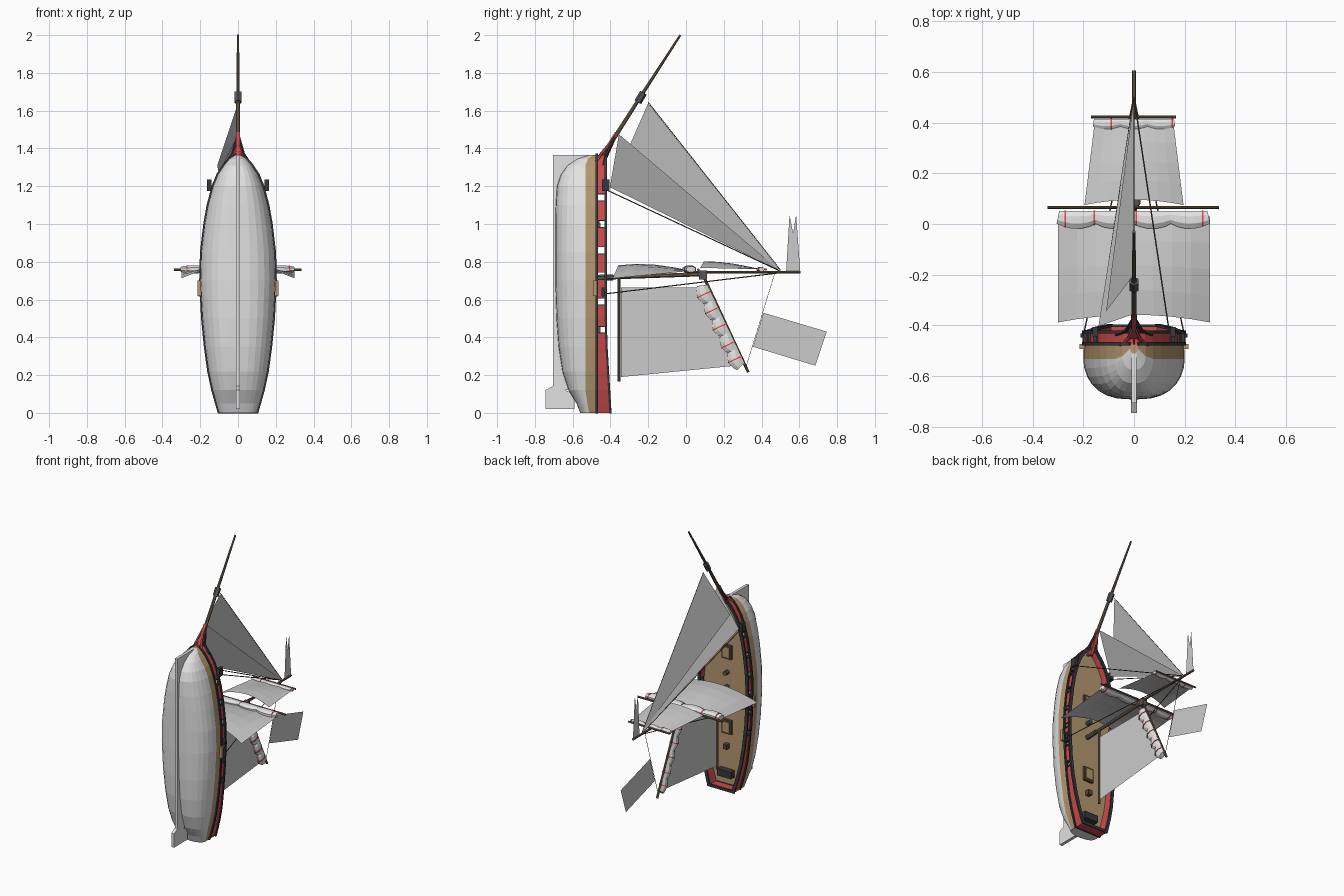
import bpy, bmesh, math
from mathutils import Vector as V

if "Cube" in bpy.data.objects:
    bpy.data.objects.remove(bpy.data.objects["Cube"])

def mat(name, r, g, b):
    m = bpy.data.materials.new(name)
    m.diffuse_color = (r, g, b, 1)
    m.use_nodes = True
    m.node_tree.nodes["Principled BSDF"].inputs["Base Color"].default_value = m.diffuse_color
    return m

WHITE = mat("hull_white", .76, .76, .76)
SAIL = mat("sail_grey", .60, .60, .60)
TAN = mat("tan_wood", .46, .31, .16)
RED = mat("painted_red", .60, .07, .075)
BLACK = mat("black_trim", .04, .04, .045)
SPAR = mat("spar_brown", .17, .125, .08)
BAND = mat("bright_red_band", .85, .06, .06)
IRON = mat("dark_iron", .09, .09, .095)
HATCH = mat("hatch_brown", .10, .065, .035)

def make(name, verts, faces, *mats):
    me = bpy.data.meshes.new(name)
    me.from_pydata([tuple(v) for v in verts], [], faces)
    for m in mats:
        me.materials.append(m)
    ob = bpy.data.objects.new(name, me)
    bpy.context.collection.objects.link(ob)
    bm = bmesh.new()
    bm.from_mesh(me)
    bmesh.ops.recalc_face_normals(bm, faces=bm.faces)
    bm.to_mesh(me)
    bm.free()
    return ob

def box(name, c, s, m):
    vs = [(c[0] + i * s[0] / 2, c[1] + j * s[1] / 2, c[2] + k * s[2] / 2)
          for i in (-1, 1) for j in (-1, 1) for k in (-1, 1)]
    return make(name, vs, [(0, 1, 3, 2), (4, 6, 7, 5), (0, 4, 5, 1), (2, 3, 7, 6), (0, 2, 6, 4), (1, 5, 7, 3)], m)

def tube(name, pts, radii, m, n=8, ref=(1, 0, 0)):
    """Tube along pts; each radius is a number or (along ref, across ref)."""
    pts = [V(p) for p in pts]
    if not isinstance(radii, list):
        radii = [radii] * len(pts)
    vs, fs = [], []
    for i, p in enumerate(pts):
        t = (pts[min(i + 1, len(pts) - 1)] - pts[max(i - 1, 0)]).normalized()
        a = V(ref) - t * t.dot(V(ref))
        a = a.normalized() if a.length > .01 else t.orthogonal().normalized()
        b = t.cross(a)
        ra, rb = radii[i] if isinstance(radii[i], tuple) else (radii[i], radii[i])
        for k in range(n):
            u = 2 * math.pi * (k + .5) / n
            vs.append(p + a * ra * math.cos(u) + b * rb * math.sin(u))
    for i in range(len(pts) - 1):
        for k in range(n):
            q = (k + 1) % n
            fs.append((i * n + k, i * n + q, (i + 1) * n + q, (i + 1) * n + k))
    fs += [tuple(range(n)), tuple(range((len(pts) - 1) * n, len(pts) * n))]
    return make(name, vs, fs, m)

def plate(name, yz, th, m):
    """Outline in the y-z plane, thickness along x."""
    n = len(yz)
    vs = [(s * th / 2, y, z) for s in (-1, 1) for y, z in yz]
    fs = [tuple(range(n)), tuple(range(n, 2 * n))]
    fs += [(i, (i + 1) % n, n + (i + 1) % n, n + i) for i in range(n)]
    return make(name, vs, fs, m)

# hull stations: z, half width, keel y
ST = [(0, .10, -.56), (.05, .115, -.58), (.12, .135, -.622), (.22, .157, -.655), (.35, .175, -.675),
      (.5, .19, -.686), (.7, .20, -.692), (.85, .196, -.692), (1.0, .178, -.692), (1.1, .16, -.69),
      (1.2, .133, -.684), (1.26, .108, -.664), (1.31, .075, -.628), (1.345, .045, -.575), (1.365, .015, -.51)]
DECK = -.475

def width(z):
    for (a, wa, _), (b, wb, _) in zip(ST, ST[1:]):
        if z <= b:
            return wa + (wb - wa) * (z - a) / (b - a)
    return ST[-1][1]

def top(z):
    return -.425 + .025 * max(0, (.42 - z) / .42)

# hull shell: tan topsides, white bottom, tan deck
SEG = 7
vs, fs, mi = [], [], []
for z, w, yb in ST:
    yk = max(-.532, DECK + .45 * (yb - DECK))
    half = [(w * .985, DECK)] + [(w * math.cos(t) ** .75 if t < 1.57 else 0, yk + (yb - yk) * math.sin(t))
                                for t in [math.pi / 2 * i / SEG for i in range(SEG + 1)]]
    vs += [(x, y, z) for x, y in half] + [(-x, y, z) for x, y in half[-2::-1]]
R = 2 * SEG + 3
for i in range(len(ST) - 1):
    for k in range(R):
        q = (k + 1) % R
        fs.append((i * R + k, i * R + q, (i + 1) * R + q, (i + 1) * R + k))
        mi.append(0 if 0 < k < R - 2 else 1)
fs += [tuple(range(R)), tuple(range((len(ST) - 1) * R, len(ST) * R))]
mi += [0, 1]
hull = make("hull", vs, fs, WHITE, TAN)
for p, k in zip(hull.data.polygons, mi):
    p.material_index = k

plate("keel", [(-.705, .12), (-.705, 1.365), (-.50, 1.365), (-.50, .12)], .02, WHITE)
plate("rudder", [(-.745, .02), (-.745, .12), (-.70, .145), (-.59, .10), (-.59, .02)], .022, WHITE)

# bulwarks with gun port gaps, plus rails and fittings on both sides
PORTS = [.44, .59, .725, .86, 1.0, 1.14]
cuts = sorted([s[0] for s in ST] + [p + d for p in PORTS for d in (-.018, .018)])
for s, side in ((1, "right"), (-1, "left")):
    vs, fs = [], []
    for a, b in zip(cuts, cuts[1:]):
        if b - a < .001 or any(abs((a + b) / 2 - p) < .018 for p in PORTS):
            continue
        n = len(vs)
        for z in (a, b):
            for x, y in ((0, DECK), (0, top(z)), (-.012, top(z)), (-.012, DECK)):
                vs.append((s * max(width(z) * .985 + x, .002), y, z))
        fs += [(n + k, n + (k + 1) % 4, n + 4 + (k + 1) % 4, n + 4 + k) for k in range(4)]
        fs += [(n, n + 1, n + 2, n + 3), (n + 4, n + 5, n + 6, n + 7)]
        if b in [p - .018 for p in PORTS] or a in [p + .018 for p in PORTS]:
            z = b if b in [p - .018 for p in PORTS] else a
            box("port_post_" + side, (s * width(z) * .97, -.45, z), (.02, .05, .006), BLACK)
    make("bulwark_" + side, vs, fs, RED)
    zs = [q[0] for q in ST]
    tube("top_rail_" + side, [(s * (width(z) * .985 - .004), top(z), z) for z in zs], (.008, .016), BLACK, 4, (0, 1, 0))
    tube("lower_wale_" + side, [(s * width(z) * .985, DECK + .003, z) for z in zs], (.009, .012), BLACK, 4, (0, 1, 0))
    box("cathead_" + side, (s * .152, -.425, 1.205), (.022, .04, .06), BLACK)
    box("channel_" + side, (s * .204, -.482, .66), (.022, .02, .08), TAN)
    box("channel_top_" + side, (s * .200, -.44, .64), (.02, .015, .05), BLACK)
    tube("head_rail_" + side, [(s * .07, -.435, 1.31), (s * .03, -.42, 1.37), (0, -.372, 1.475)], .008, BLACK, 6)
    tube("head_brace_" + side, [(s * .055, -.475, 1.33), (s * .02, -.45, 1.37), (0, -.40, 1.43)], .008, RED, 6)
    # standing rigging
    tube("shroud_" + side, [(s * .197, -.43, .63), (0, .50, .742)], .003, HATCH, 5)
    tube("forestay_" + side, [(s * .14, -.43, 1.185), (0, .50, .75)], .003, HATCH, 5)

# stern and bow ends
box("transom", (0, -.438, .006), (.20, .075, .012), RED)
box("transom_rail", (0, -.401, .008), (.21, .01, .02), BLACK)
box("transom_wale", (0, -.474, .006), (.21, .012, .016), BLACK)
plate("beakhead", [(-.475, 1.33), (-.43, 1.32), (-.36, 1.475), (-.375, 1.488), (-.44, 1.385)], .02, RED)

# deck fittings
for nm, z, w, h in (("fore", .97, .075, .10), ("aft", .43, .075, .10)):
    box(nm + "_hatch_frame", (0, -.468, z), (w, .022, h), HATCH)
    box(nm + "_hatch_cover", (0, -.458, z), (w * .7, .01, h * .72), TAN)
box("companion_box", (0, -.46, .29), (.03, .035, .035), HATCH)
box("stern_locker", (0, -.455, .10), (.11, .045, .05), BLACK)
tube("capstan", [(0, DECK, .82), (0, -.44, .82)], .016, IRON)

# masts and spars
tube("lower_mast", [(0, DECK, .715), (0, .11, .735)], .012, SPAR)
tube("mast_base", [(0, DECK, .715), (0, -.385, .718)], .017, IRON)
tube("topmast", [(0, .03, .745), (0, .605, .745)], .008, SPAR)
box("mast_top", (0, .09, .73), (.035, .04, .05), IRON)
tube("bowsprit", [(0, -.46, 1.33), (0, -.24, 1.675), (0, -.03, 2.0)], [.013, .010, .006], SPAR)
tube("bowsprit_cap", [(0, -.255, 1.645), (0, -.225, 1.695)], .02, IRON, 6)
tube("boom", [(0, -.355, .165), (0, -.355, .71)], .008, SPAR)
tube("gaff", [(0, .085, .74), (0, .33, .215)], .008, SPAR)
tube("course_yard", [(-.34, .065, .757), (.335, .065, .757)], .007, SPAR)
tube("topsail_yard", [(-.17, .422, .76), (.165, .422, .76)], .006, SPAR)

# furled canvas rolls with red ties
def roll(name, p0, p1, sag, r, lobes, bands):
    p0, p1, sag = V(p0), V(p1), V(sag)
    N, pts, rad = lobes * 5, [], []
    for i in range(N + 1):
        u = i / N
        f = .72 + .28 * abs(math.sin(math.pi * lobes * u))
        pts.append(p0.lerp(p1, u) + sag * r * (f - .7))
        rad.append((r * f, r * f * .6))
    tube(name, pts, rad, WHITE, 8, sag)
    for u in bands:
        f = .72 + .28 * abs(math.sin(math.pi * lobes * u))
        c, d = p0.lerp(p1, u) + sag * r * (f - .7), (p1 - p0).normalized() * .003
        tube(name + "_tie", [c - d, c + d], (r * f * 1.06, r * f * .68), BAND, 8, sag)

roll("course_roll", (-.30, .027, .76), (.295, .027, .76), (0, -1, 0), .038, 4, (.05, .24, .52, .96))
roll("topsail_roll", (-.16, .40, .76), (.16, .40, .76), (0, -1, 0), .022, 3, (.22, .97))
roll("gaff_roll", (0, .085, .675), (0, .29, .245), (0, -.9, -.43), .04, 5, (.1, .3, .5, .72, .9))

# square sails, bellied forward
def square_sail(name, wt, yt, zt, wb, yb, zb, belly, arch):
    n, m = 8, 4
    vs, fs = [], []
    for j in range(m + 1):
        v = j / m
        for i in range(n + 1):
            u = 2 * i / n - 1
            vs.append((u * (wt + (wb - wt) * v), yt + (yb - yt) * v + arch * v * (1 - u * u),
                       zt + (zb - zt) * v + belly * math.sin(v * 1.7) * (1 - u * u)))
    for j in range(m):
        for i in range(n):
            a = j * (n + 1) + i
            fs.append((a, a + 1, a + n + 2, a + n + 1))
    make(name, vs, fs, SAIL)

square_sail("course_sail", .30, .03, .752, .30, -.388, .712, .07, .03)
square_sail("topsail", .155, .40, .76, .195, .075, .768, .035, .02)

# fore-and-aft sails
make("mainsail", [(0, -.345, .19), (0, -.345, .665), (0, .06, .665), (0, .265, .25)], [(0, 1, 2, 3)], SAIL)
make("outer_jib", [(0, -.20, 1.64), (0, .50, .755), (-.11, -.345, 1.31)], [(0, 1, 2)], SAIL)
make("inner_jib", [(0, -.355, 1.475), (0, .50, .75), (-.14, -.403, 1.195)], [(0, 1, 2)], SAIL)
tube("jib_stay", [(0, -.20, 1.645), (0, .50, .757)], .002, HATCH, 5)

# flags
make("ensign", [(0, .41, .53), (0, .745, .43), (0, .685, .25), (0, .355, .35)], [(0, 1, 2, 3)], SAIL)
tube("ensign_line", [(0, .47, .74), (0, .32, .25)], .0015, HATCH, 4)
make("pennant", [(0, .53, .748), (0, .605, .748), (0, .583, 1.05), (0, .567, .95), (0, .548, 1.05)],
     [(0, 1, 3), (1, 2, 3), (0, 3, 4)], SAIL)
